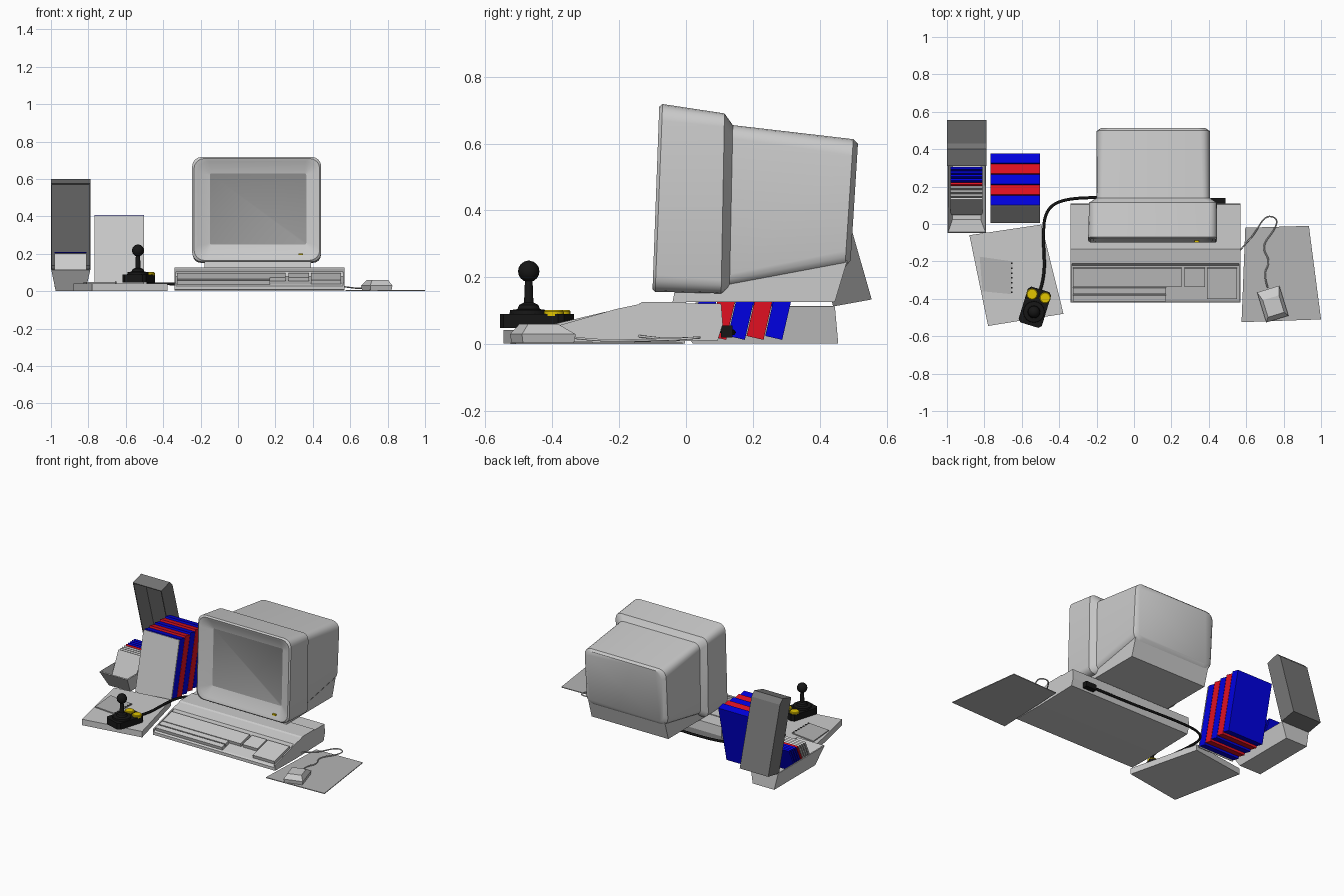
import bpy, bmesh, math
from mathutils import Vector

if "Cube" in bpy.data.objects:
    bpy.data.objects.remove(bpy.data.objects["Cube"])


def material(name, r, g, b):
    m = bpy.data.materials.new(name)
    m.diffuse_color = (r, g, b, 1)
    m.use_nodes = True
    m.node_tree.nodes["Principled BSDF"].inputs["Base Color"].default_value = m.diffuse_color
    return m


LIGHT = material("light_grey", .60, .60, .60)
MID = material("mid_grey", .46, .46, .46)
SCREEN = material("screen_grey", .32, .32, .32)
DARK = material("dark_grey", .18, .18, .18)
BLACK = material("black", .008, .008, .008)
BLUE = material("blue", .0, .0, .75)
RED = material("red", .75, .005, .015)
YELLOW = material("yellow", .75, .55, .0)


def finish(name, bm, mats, loc=(0, 0, 0), rot=(0, 0, 0), smooth=False):
    bmesh.ops.recalc_face_normals(bm, faces=bm.faces)
    me = bpy.data.meshes.new(name)
    bm.to_mesh(me)
    bm.free()
    ob = bpy.data.objects.new(name, me)
    bpy.context.collection.objects.link(ob)
    for m in mats if isinstance(mats, list) else [mats]:
        me.materials.append(m)
    ob.location, ob.rotation_euler = loc, rot
    if smooth:
        bpy.ops.object.select_all(action='DESELECT')
        ob.select_set(True)
        bpy.context.view_layer.objects.active = ob
        bpy.ops.object.shade_smooth_by_angle(angle=math.radians(35))
    return ob


def extrude(name, pts, vec, mat, open_side=None, **kw):
    """Outline swept along vec; open_side removes one side wall."""
    bm = bmesh.new()
    a = [bm.verts.new(p) for p in pts]
    b = [bm.verts.new(Vector(p) + Vector(vec)) for p in pts]
    bm.faces.new(a)
    bm.faces.new(b[::-1])
    n = len(a)
    for i in range(n):
        if i != open_side:
            bm.faces.new((a[i], a[(i + 1) % n], b[(i + 1) % n], b[i]))
    return finish(name, bm, mat, **kw)


def side_profile(name, yz, x0, x1, mat, **kw):
    return extrude(name, [(x0, y, z) for y, z in yz], (x1 - x0, 0, 0), mat, **kw)


def slab(name, xy, z0, z1, mat, **kw):
    return extrude(name, [(x, y, z0) for x, y in xy], (0, 0, z1 - z0), mat, **kw)


def frustum(name, low, high, z0, z1, mat, open_top=False, **kw):
    """low and high are (x0, x1, y0, y1)."""
    bm = bmesh.new()
    rings = []
    for (x0, x1, y0, y1), z in ((low, z0), (high, z1)):
        rings.append([bm.verts.new((x, y, z)) for x, y in
                      ((x0, y0), (x1, y0), (x1, y1), (x0, y1))])
    a, b = rings
    bm.faces.new(a[::-1])
    if not open_top:
        bm.faces.new(b)
    for i in range(4):
        j = (i + 1) % 4
        bm.faces.new((a[i], a[j], b[j], b[i]))
    return finish(name, bm, mat, **kw)


def box(name, size, mat, loc, rot=(0, 0, 0)):
    w, d, h = (s / 2 for s in size)
    r = (-w, w, -d, d)
    return frustum(name, r, r, -h, h, mat, loc=loc, rot=rot)


def lathe(name, rz, mat, loc, steps=16):
    """Round part from (radius, z) rings, bottom to top."""
    bm = bmesh.new()
    rings = [[bm.verts.new((r * math.cos(2 * math.pi * i / steps),
                            r * math.sin(2 * math.pi * i / steps), z))
              for i in range(steps)] for r, z in rz]
    bm.faces.new(rings[0][::-1])
    bm.faces.new(rings[-1])
    for a, b in zip(rings, rings[1:]):
        for i in range(steps):
            j = (i + 1) % steps
            bm.faces.new((a[i], a[j], b[j], b[i]))
    return finish(name, bm, mat, loc=loc, smooth=True)


def cable(name, pts, radius, mat):
    cu = bpy.data.curves.new(name, 'CURVE')
    cu.dimensions = '3D'
    cu.bevel_depth, cu.bevel_resolution, cu.resolution_u = radius, 1, 6
    cu.use_fill_caps = True
    sp = cu.splines.new('NURBS')
    sp.points.add(len(pts) - 1)
    for p, co in zip(sp.points, pts):
        p.co = (*co, 1)
    sp.use_endpoint_u, sp.order_u = True, 3
    ob = bpy.data.objects.new(name, cu)
    bpy.context.collection.objects.link(ob)
    cu.materials.append(mat)


def shell(ob, thickness):
    m = ob.modifiers.new("wall", 'SOLIDIFY')
    m.thickness, m.offset = thickness, -1


# Keyboard computer: wedge case, key blocks lying on the slope
side_profile("computer_case", [(.095, .012), (.11, .06), (.105, .122), (-.13, .122), (-.21, .105),
             (-.222, .08), (-.41, .035), (-.42, .028), (-.42, .008), (-.2, .005)], -.34, .57, LIGHT)
side_profile("deck_strip", [(-.14, .121), (-.13, .127), (.0, .127), (.0, .121)], -.34, .57, LIGHT)
for x in (-.34, .562):
    side_profile("case_cheek", [(-.21, .105), (-.42, .045), (-.42, .02), (-.21, .05)],
                 x, x + .008, LIGHT)
SLOPE = math.atan(.045 / .19)
for name, x0, x1, y0, y1 in (("main_keys", -.325, .255, -.335, -.232),
                             ("lower_keys", -.325, .17, -.372, -.338),
                             ("space_bar", -.325, .17, -.41, -.378),
                             ("cursor_keys", .27, .38, -.335, -.232),
                             ("number_pad", .39, .55, -.40, -.232)):
    y = (y0 + y1) / 2
    box(name, (x1 - x0, y1 - y0, .03), LIGHT,
        ((x0 + x1) / 2, y, .08 + (y + .222) * .237 + .006), (SLOPE, 0, 0))

# Monitor: lofted rounded sections, recessed screen
def ring(bm, yb, yt, zb, zt, x0, x1, r):
    out = []
    for k, (cx, cz) in enumerate(((x1 - r, zt - r), (x0 + r, zt - r),
                                  (x0 + r, zb + r), (x1 - r, zb + r))):
        for s in range(5):
            a = math.pi / 2 * (k + s / 4)
            z = cz + r * math.sin(a)
            t = (z - zb) / (zt - zb)
            out.append(bm.verts.new((cx + r * math.cos(a), yb + (yt - yb) * t, z)))
    return out


bm = bmesh.new()
sections = [(-.058, -.045, .25, .63, -.15, .365, .008),
            (-.094, -.075, .185, .695, -.215, .42, .06),
            (-.10, -.08, .165, .71, -.235, .437, .055),
            (-.092, -.07, .157, .718, -.245, .445, .05),
            (.105, .115, .152, .69, -.24, .443, .04),
            (.13, .14, .17, .655, -.20, .405, .04),
            (.475, .50, .23, .613, -.20, .405, .05),
            (.492, .514, .25, .60, -.18, .385, .05)]
rings = [ring(bm, *s) for s in sections]
for a, b in zip(rings, rings[1:]):
    for i in range(len(a)):
        j = (i + 1) % len(a)
        bm.faces.new((a[i], a[j], b[j], b[i]))
bm.faces.new(rings[0]).material_index = 1
bm.faces.new(rings[-1])
finish("monitor", bm, [LIGHT, SCREEN], smooth=True)
side_profile("monitor_foot", [(-.04, .127), (.445, .127), (.482, .25), (-.03, .18)],
             -.18, .39, LIGHT)
box("power_lamp", (.025, .01, .01), YELLOW, (.335, -.093, .198))

# Leaning books with a pale front cover
LEAN = math.radians(13)
for i in range(5):
    box("book", (.265, .052, .392), BLUE if i % 2 == 0 else RED,
        (-.635, .083 + i * .0558, .21), (-LEAN, 0, 0))
box("book_cover", (.267, .006, .394), LIGHT, (-.635, .052, .211), (-LEAN, 0, 0))

# Disk box: flared tray, dark hollow lid, leaning disks
shell(frustum("disk_tray", (-.975, -.815, .02, .455), (-.998, -.79, -.048, .445),
              .002, .113, LIGHT, open_top=True), .008)
shell(side_profile("disk_lid", [(.44, .113), (.555, .134), (.43, .57), (.40, .60), (.31, .575)],
                   -1, -.788, DARK, open_side=4), .008)
for i in range(9):
    mat = LIGHT if i < 4 else RED if i == 4 else BLUE
    box("disk", (.17, .012, .19), mat, (-.895, .095 + i * .0205, .112 + i * .001),
        (-math.radians(25), 0, 0))

# Manual under the joystick, with a pad and its punched holes
slab("manual", [(-.88, -.06), (-.495, -.003), (-.377, -.48), (-.78, -.545)], .002, .042, LIGHT)
slab("note_pad", [(-.825, -.175), (-.65, -.20), (-.655, -.375), (-.81, -.36)], .042, .049, MID)
for i in range(7):
    box("pad_hole", (.008, .008, .004), BLACK, (-.654, -.21 - i * .026, .05))

# Joystick: base, boot, stick, ball, two buttons
TURN = math.radians(-17)
slab("joystick_base", [(-.065, -.085), (-.05, -.1), (.05, -.1), (.065, -.085), (.065, .085),
     (.05, .1), (-.05, .1), (-.065, .085)], .048, .09, BLACK, loc=(-.53, -.445, 0), rot=(0, 0, TURN))
lathe("joystick_boot", [(.058, .085), (.056, .102), (.034, .105), (.028, .118), (.014, .125),
                        (.011, .20)], BLACK, (-.535, -.47, 0))
lathe("joystick_ball", [(.032 * math.sin(math.pi * (i + .3) / 8.6),
                         .218 - .032 * math.cos(math.pi * (i + .3) / 8.6)) for i in range(9)],
      BLACK, (-.535, -.47, 0))
for x, y in ((-.545, -.375), (-.475, -.395)):
    lathe("fire_button", [(.03, .085), (.03, .098), (.026, .102)], YELLOW, (x, y, 0))
cable("joystick_cable", [(-.50, -.35, .065), (-.475, -.27, .06), (-.485, -.1, .05), (-.48, .06, .04),
      (-.40, .13, .04), (-.2, .145, .035), (.1, .13, .035), (.42, .125, .037)], .008, BLACK)
box("joystick_plug", (.08, .035, .035), BLACK, (.45, .122, .038))

# Mouse, mat and lead
slab("mouse_mat", [(.595, -.02), (.935, -.01), (1, -.51), (.575, -.525)], .001, .006, MID)
MOUSE = dict(loc=(.742, -.428, 0), rot=(0, 0, math.radians(17)))
frustum("mouse_body", (-.058, .058, -.08, .08), (-.062, .062, -.084, .084), .006, .03, LIGHT, **MOUSE)
frustum("mouse_top", (-.062, .062, -.084, .084), (-.045, .045, -.06, .035), .03, .06, LIGHT, **MOUSE)
cable("mouse_lead", [(.715, -.34, .02), (.69, -.27, .012), (.73, -.2, .012), (.68, -.12, .012),
      (.76, -.02, .015), (.765, .035, .02), (.70, .045, .02), (.64, -.06, .015),
      (.60, -.10, .02), (.56, -.15, .025)], .004, LIGHT)
